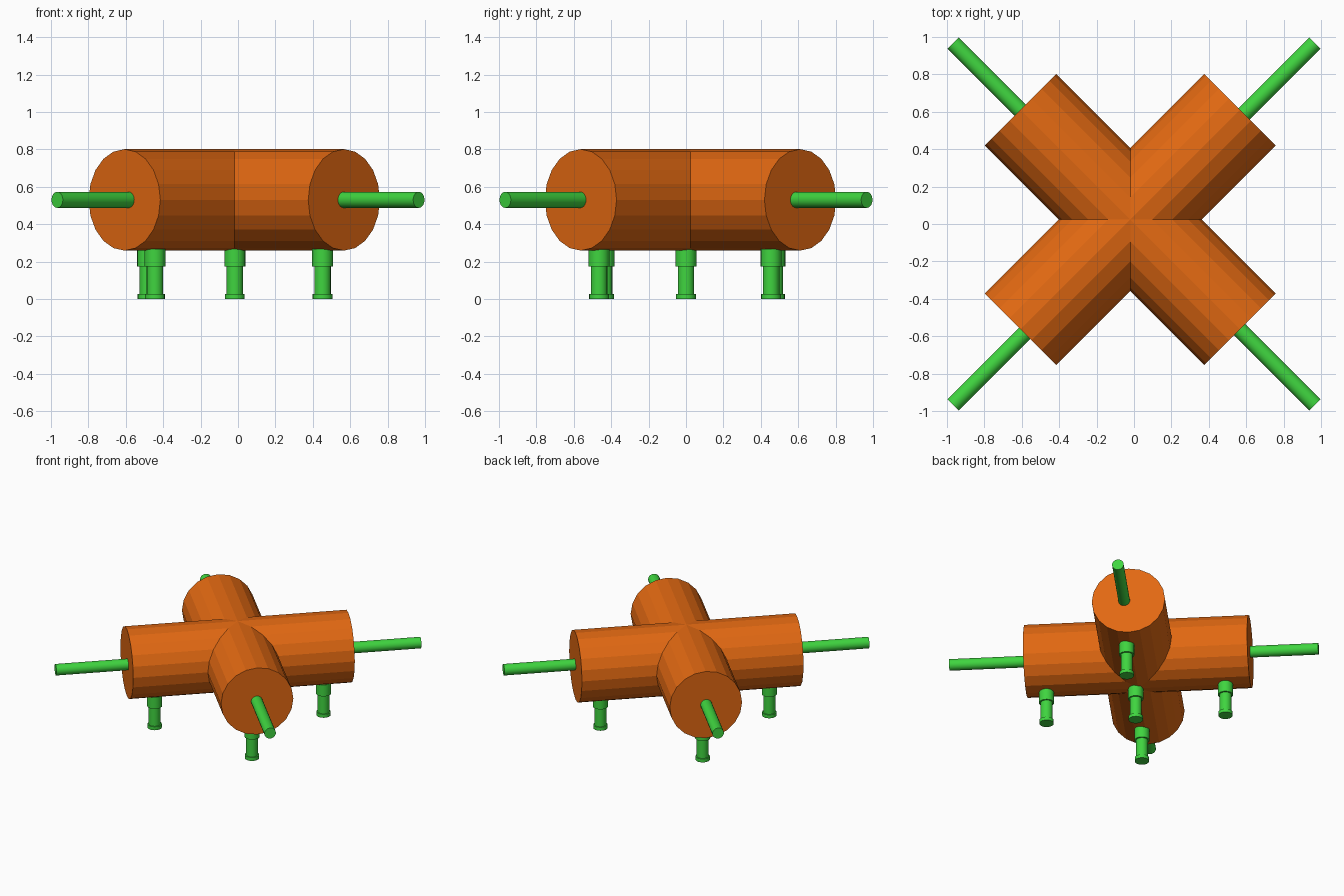
import bpy, bmesh, math
from mathutils import Vector, Matrix

if "Cube" in bpy.data.objects:
    bpy.data.objects.remove(bpy.data.objects["Cube"])


def material(name, rgb):
    m = bpy.data.materials.new(name)
    m.diffuse_color = (*rgb, 1)
    m.use_nodes = True
    m.node_tree.nodes["Principled BSDF"].inputs["Base Color"].default_value = m.diffuse_color
    return m


ORANGE = material("orange", (0.76, 0.14, 0.006))
GREEN = material("green", (0.05, 0.66, 0.05))


def finish(name, bm, mat, smooth=False):
    bmesh.ops.recalc_face_normals(bm, faces=bm.faces)
    me = bpy.data.meshes.new(name)
    bm.to_mesh(me)
    bm.free()
    me.materials.append(mat)
    ob = bpy.data.objects.new(name, me)
    bpy.context.collection.objects.link(ob)
    if smooth:
        bpy.ops.object.select_all(action='DESELECT')
        ob.select_set(True)
        bpy.context.view_layer.objects.active = ob
        bpy.ops.object.shade_smooth_by_angle(angle=math.radians(30))
    return ob


def lathe(name, profile, matrix, mat, sides=20):
    """Closed solid of revolution from (radius, height) points."""
    bm = bmesh.new()
    rings = [[bm.verts.new((r * math.cos(2 * math.pi * i / sides),
                            r * math.sin(2 * math.pi * i / sides), z))
              for i in range(sides)] for r, z in profile]
    for a, b in zip(rings, rings[1:]):
        for i in range(sides):
            j = (i + 1) % sides
            bm.faces.new((a[i], a[j], b[j], b[i]))
    bm.faces.new(rings[0])
    bm.faces.new(rings[-1])
    bm.transform(matrix)
    return finish(name, bm, mat, True)


# Cross body: four faceted cylinder arms mitred together at the centre
SIDES, RADIUS, REACH, AXIS_Z = 20, 0.271, 0.83, 0.53
bm = bmesh.new()
for k in range(4):
    spin = (Matrix.Translation((-0.02, 0.024, AXIS_Z))
            @ Matrix.Rotation(math.radians(45 + 90 * k), 4, 'Z'))
    inner, outer = [], []
    for i in range(SIDES):
        a = 2 * math.pi * i / SIDES
        u, w = RADIUS * math.sin(a), RADIUS * math.cos(a)
        inner.append(bm.verts.new(spin @ Vector((abs(u), u, w))))
        outer.append(bm.verts.new(spin @ Vector((REACH, u, w))))
    for i in range(SIDES):
        j = (i + 1) % SIDES
        bm.faces.new((inner[i], inner[j], outer[j], outer[i]))
    bm.faces.new(outer)
bmesh.ops.remove_doubles(bm, verts=bm.verts, dist=0.0005)
finish("cross_body", bm, ORANGE)

# Thin rods sticking out of each arm end
for k in range(4):
    m = (Matrix.Translation((0, 0, AXIS_Z))
         @ Matrix.Rotation(math.radians(45 + 90 * k), 4, 'Z')
         @ Matrix.Rotation(math.radians(90), 4, 'Y'))
    lathe(f"rod_{k + 1}", [(0.043, 0.78), (0.043, 1.367)], m, GREEN)

# Legs: foot disc, shaft and top collar
LEG = [(0.053, 0), (0.053, 0.028), (0.044, 0.028), (0.044, 0.175),
       (0.056, 0.175), (0.056, 0.268)]
SPOTS = [(-0.017, 0.0), (0.452, 0.455), (0.452, -0.465),
         (-0.444, -0.438), (-0.483, 0.475)]
for n, (x, y) in enumerate(SPOTS):
    lathe(f"leg_{n + 1}", LEG, Matrix.Translation((x, y, 0)), GREEN)
